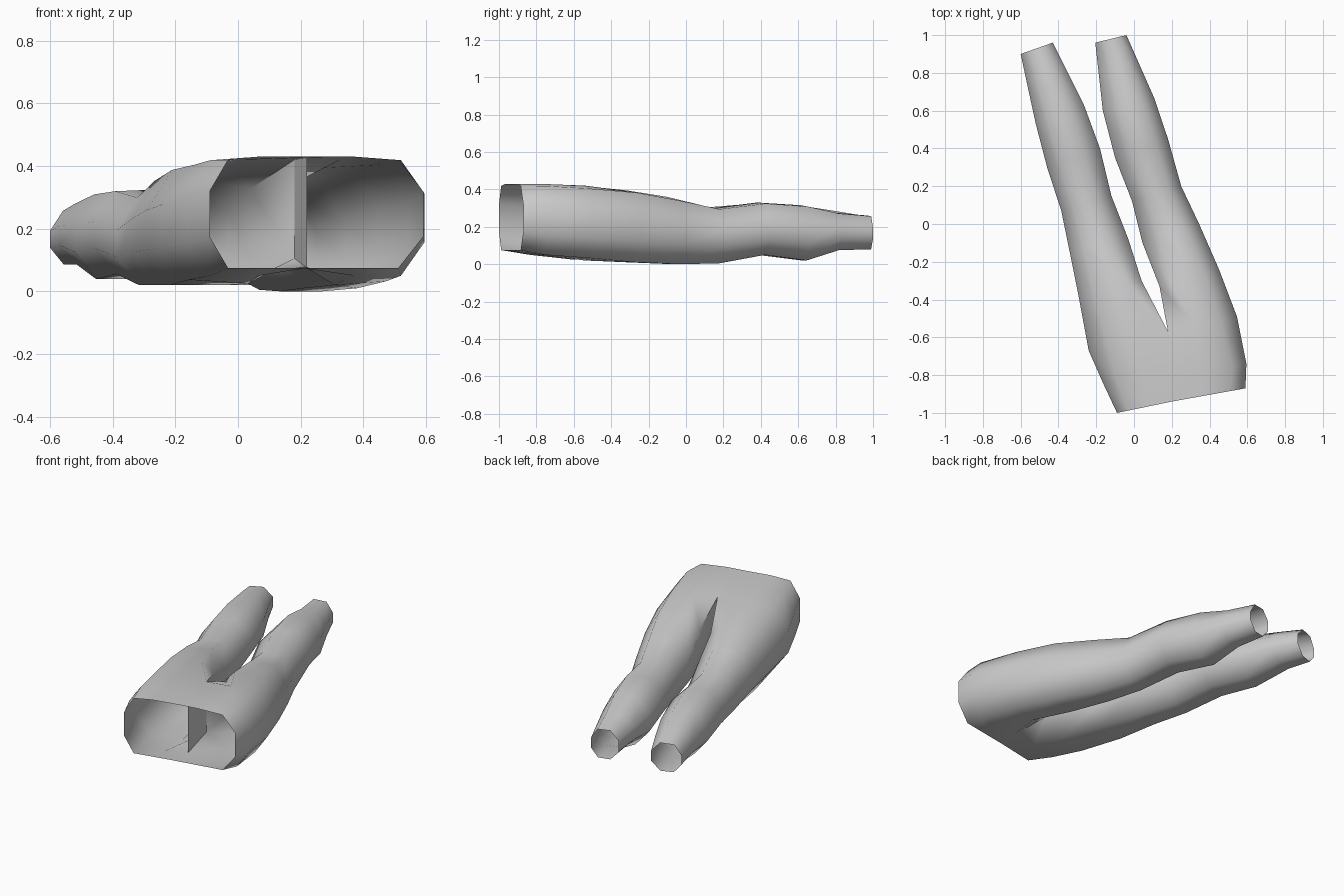
import bpy, bmesh, math

# Cross-sections in (across, height): waist, lower hip, upper thigh and leg
WAIST = [(0, .69), (.2, .97), (.6, 1), (1, 1), (1, 0), (.6, 0), (.2, 0), (0, .28)]
HIP = [(0, .64), (.24, .96), (.6, 1), (1, 1), (1, 0), (.65, 0), (.2, .03), (0, .3)]
THIGH = [(0, .64), (.24, .98), (.8, 1), (1, .82), (1, .22), (.76, 0), (.22, 0), (0, .3)]
LEG = [(0, .62), (.24, .98), (.7, 1), (1, .68), (1, .32), (.7, 0), (.26, 0), (0, .31)]
SECTIONS = [WAIST, WAIST, HIP, THIGH] + [LEG] * 6

# Bottom and top height of the centre seam at the three hip rings
SEAM = [(.075, .43), (.075, .427), (.105, .42)]

# Rings from waist to ankle: outer x, y, inner x, y, bottom z, top z
LEFT = [
    (-.09, -1.0, .20, -.94, .075, .43), (-.165, -.84, .22, -.81, .05, .43),
    (-.24, -.67, .18, -.57, .025, .42), (-.29, -.40, .04, -.30, .02, .395),
    (-.34, -.15, -.03, -.08, .02, .36), (-.385, .07, -.12, .15, .02, .305),
    (-.46, .30, -.18, .40, .055, .325), (-.52, .53, -.265, .63, .04, .315),
    (-.57, .76, -.355, .81, .085, .285), (-.60, .90, -.43, .96, .085, .26)]
RIGHT = [
    (.59, -.87, .20, -.94, .075, .43), (.595, -.74, .22, -.81, .05, .43),
    (.545, -.49, .18, -.57, .02, .42), (.45, -.24, .135, -.33, .01, .39),
    (.345, 0, .045, -.10, 0, .345), (.25, .20, -.01, .12, .005, .30),
    (.18, .45, -.10, .35, .05, .33), (.11, .66, -.165, .60, .02, .315),
    (.035, .83, -.185, .78, .075, .275), (-.04, 1.0, -.205, .96, .08, .26)]


def add_side(bm, rings, flip, inner_wall):
    rows = []
    for i, (ox, oy, ix, iy, lo, hi) in enumerate(rings):
        row = []
        for u, v in SECTIONS[i]:
            z = lo + (hi - lo) * v
            if i < 3 and u == 1:
                z = SEAM[i][int(v)]
            row.append(bm.verts.new((ox + (ix - ox) * u, oy + (iy - oy) * u, z)))
        rows.append(row)
    for i in range(len(rows) - 1):
        for k in range(8):
            # hip halves stay open to each other, apart from one crotch panel
            if k == 3 and (i == 0 or (i == 1 and not inner_wall)):
                continue
            n = (k + 1) % 8
            quad = [rows[i][k], rows[i][n], rows[i + 1][n], rows[i + 1][k]]
            bm.faces.new(quad[::-1] if flip else quad)


# Trousers: two open tubes joined along the centre seam
bm = bmesh.new()
add_side(bm, LEFT, True, False)
add_side(bm, RIGHT, False, True)
bmesh.ops.remove_doubles(bm, verts=bm.verts, dist=.001)
mesh = bpy.data.meshes.new("trousers")
bm.to_mesh(mesh)
bm.free()
trousers = bpy.data.objects.new("trousers", mesh)
bpy.context.collection.objects.link(trousers)
bpy.context.view_layer.objects.active = trousers
trousers.select_set(True)
bpy.ops.object.shade_smooth_by_angle(angle=math.radians(65))
